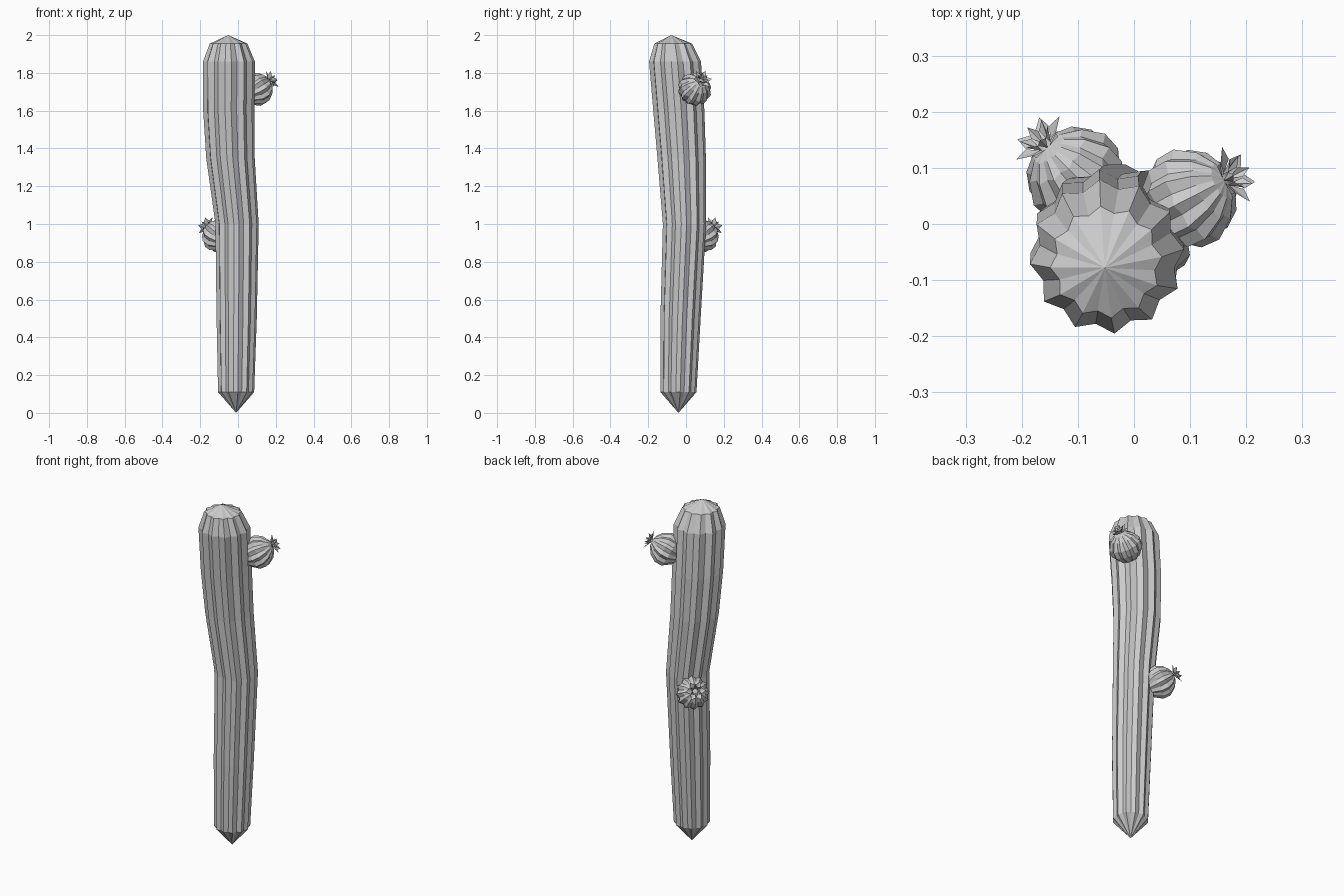
import bpy, bmesh
from math import sin, cos, pi, radians
from mathutils import Vector

cube = bpy.data.objects.get("Cube")
if cube:
    bpy.data.objects.remove(cube, do_unlink=True)

grey = bpy.data.materials.new("plain grey")
grey.use_nodes = True
grey.diffuse_color = (0.6, 0.6, 0.6, 1)
grey.node_tree.nodes["Principled BSDF"].inputs["Base Color"].default_value = (0.6, 0.6, 0.6, 1)

RIBS = 12


def finish(name, bm):
    bmesh.ops.recalc_face_normals(bm, faces=bm.faces)
    mesh = bpy.data.meshes.new(name)
    bm.to_mesh(mesh)
    bm.free()
    mesh.materials.append(grey)
    obj = bpy.data.objects.new(name, mesh)
    bpy.context.collection.objects.link(obj)
    return obj


def ribbed_body(name, start, rings, end, valley, phase=0.0):
    """Loft star-shaped rings (x, y, z, radius) between two end points."""
    bm = bmesh.new()
    n = RIBS * 2
    loops = []
    for x, y, z, r in rings:
        loop = []
        for i in range(n):
            a = phase + 2 * pi * i / n
            rr = r * (valley if i % 2 else 1)
            loop.append(bm.verts.new((x + rr * cos(a), y + rr * sin(a), z)))
        loops.append(loop)
    bottom, top = bm.verts.new(start), bm.verts.new(end)
    for i in range(n):
        j = (i + 1) % n
        for low, high in zip(loops, loops[1:]):
            bm.faces.new((low[i], low[j], high[j], high[i]))
        bm.faces.new((bottom, loops[0][j], loops[0][i]))
        bm.faces.new((top, loops[-1][i], loops[-1][j]))
    return finish(name, bm)


def flower(name, petals=6):
    """Open cup of folded, pointed petals around the local z axis."""
    bm = bmesh.new()
    for layer, (reach, lift) in enumerate(((0.055, 0.022), (0.032, 0.034))):
        for k in range(petals):
            a = 2 * pi * (k + layer / 2) / petals

            def point(r, angle, z):
                return bm.verts.new((r * cos(angle), r * sin(angle), z))
            root = point(0.012, a, 0)
            left = point(reach * 0.62, a + 0.5, lift * 0.6)
            right = point(reach * 0.62, a - 0.5, lift * 0.6)
            tip = point(reach, a, lift)
            bm.faces.new((root, tip, left))
            bm.faces.new((root, right, tip))
    return finish(name, bm)


def bud(name, tip, azimuth, elevation):
    az, el = radians(azimuth), radians(elevation)
    axis = Vector((cos(az) * cos(el), sin(az) * cos(el), sin(el)))
    turn = axis.to_track_quat('Z', 'Y')
    profile = ((-0.155, 0.055), (-0.11, 0.088), (-0.07, 0.09), (-0.03, 0.066), (-0.008, 0.036))
    body = ribbed_body(name, (0, 0, -0.185), [(0, 0, z, r) for z, r in profile], (0, 0, 0), 0.87)
    bloom = flower(name + "_flower")
    for obj in (body, bloom):
        obj.rotation_mode = 'QUATERNION'
        obj.rotation_quaternion = turn
        obj.location = tip


# Trunk: leaning column with a pointed foot and a domed crown
trunk = [
    (-0.01, -0.04, 0.11, 0.096),
    (-0.007, -0.029, 0.50, 0.107),
    (-0.005, -0.008, 1.00, 0.115),
    (-0.04, -0.023, 1.35, 0.129),
    (-0.049, -0.038, 1.60, 0.136),
    (-0.048, -0.058, 1.86, 0.138),
    (-0.05, -0.068, 1.955, 0.1),
]
ribbed_body("trunk", (-0.01, -0.04, 0), trunk, (-0.052, -0.078, 2), 0.88, radians(5.5))

# Side buds, each crowned with a flower
bud("upper_bud", (0.165, 0.08, 1.757), 27, 30)
bud("lower_bud", (-0.158, 0.14, 0.982), 135, 30)
